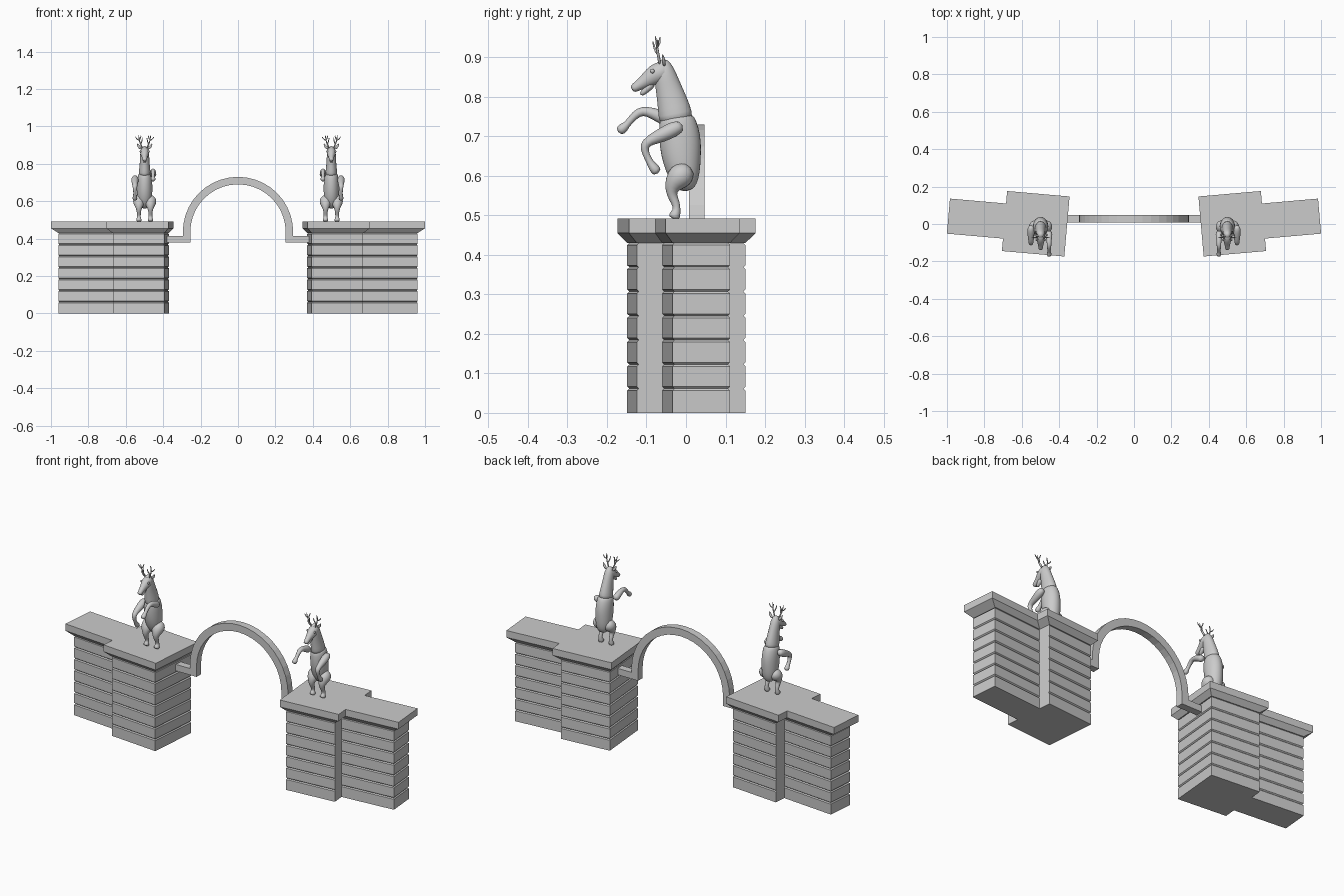
import bpy, bmesh, math
from mathutils import Vector, Matrix

cube = bpy.data.objects.get("Cube")
if cube:
    bpy.data.objects.remove(cube, do_unlink=True)

stone = bpy.data.materials.new("grey_stone")
stone.use_nodes = True
stone.diffuse_color = (0.6, 0.6, 0.6, 1)
stone.node_tree.nodes["Principled BSDF"].inputs["Base Color"].default_value = (0.6, 0.6, 0.6, 1)


def finish(name, bm, smooth=False):
    bmesh.ops.recalc_face_normals(bm, faces=bm.faces)
    for f in bm.faces:
        f.smooth = smooth
    me = bpy.data.meshes.new(name)
    bm.to_mesh(me)
    bm.free()
    me.materials.append(stone)
    ob = bpy.data.objects.new(name, me)
    bpy.context.collection.objects.link(ob)
    if smooth:
        ob.modifiers.new("smooth", "SUBSURF").levels = 1
        ob.modifiers["smooth"].render_levels = 1
    return ob


def skin_rings(bm, rings):
    """Bridge rings of points into a closed solid."""
    vs = [[bm.verts.new(p) for p in r] for r in rings]
    n = len(vs[0])
    for a, b in zip(vs, vs[1:]):
        for i in range(n):
            j = (i + 1) % n
            bm.faces.new((a[i], a[j], b[j], b[i]))
    bm.faces.new(vs[0])
    bm.faces.new(vs[-1])


# ---- Piers: grooved courses under a flared cap, turned a little inwards ----
COURSES, BODY_TOP, GROOVE = 7, 0.43, 0.005
TURN = Matrix.Rotation(math.radians(5), 3, "Z")
MID = -0.0445


def slab(name, s, levels):
    """levels: (z, inner, outer, half depth) in the turned frame."""
    bm = bmesh.new()
    rings = []
    for z, u0, u1, h in levels:
        ring = []
        for u, v in ((u0, -h), (u1, -h), (u1, h), (u0, h)):
            p = TURN @ Vector((u, MID + v, z))
            ring.append((p.x * s, p.y, p.z))
        rings.append(ring)
    skin_rings(bm, rings)
    finish(name, bm)


def courses(name, s, u0, u1, h, cut_inner, cut_outer):
    step = BODY_TOP / COURSES
    levels = []
    for i in range(COURSES):
        for t, d in ((0, GROOVE), (GROOVE, 0), (step - GROOVE, 0), (step, GROOVE)):
            if d and i == 0 and t == 0:
                d = 0
            if i and t == 0:
                continue
            levels.append((i * step + t, u0 + d * cut_inner, u1 - d * cut_outer, h - d))
    slab(name, s, levels)


for s, side in ((1, "left"), (-1, "right")):
    courses(side + "_pier_block", s, 0.379, 0.656, 0.138, 1, 0)
    courses(side + "_pier_wing", s, 0.65, 0.954, 0.073, 0, 1)
    slab(side + "_block_cap", s, [(0.43, 0.379, 0.656, 0.138), (0.455, 0.356, 0.691, 0.161),
                                  (0.492, 0.356, 0.691, 0.161)])
    slab(side + "_wing_cap", s, [(0.43, 0.65, 0.954, 0.073), (0.455, 0.691, 0.992, 0.094),
                                 (0.492, 0.691, 0.992, 0.094)])

# ---- Arch with flat feet running into the piers ----
SEG, RO, RI, CZ = 20, 0.295, 0.255, 0.435


def arc(r):
    return [(r * math.cos(math.pi * i / SEG), CZ + r * math.sin(math.pi * i / SEG))
            for i in range(SEG + 1)]


outline = [(0.385, 0.415), (RO, 0.415)] + arc(RO) + [(-RO, 0.415), (-0.385, 0.415),
           (-0.385, 0.38), (-RI, 0.38)] + arc(RI)[::-1] + [(RI, 0.38), (0.385, 0.38)]
bm = bmesh.new()
skin_rings(bm, [[(x, y, z) for x, z in outline] for y in (0.008, 0.047)])
finish("arch", bm)


# ---- Rearing deer statues ----
def limb(name, pts, origin, sides=12):
    """Sweep an oval along pts of (x, y, z, half width, half depth)."""
    P = [Vector(p[:3]) for p in pts]
    bm = bmesh.new()
    rings = []
    for i, p in enumerate(pts):
        t = (P[min(i + 1, len(P) - 1)] - P[max(i - 1, 0)]).normalized()
        a = (Vector((1, 0, 0)) - t * t.x).normalized()
        b = t.cross(a)
        c = P[i] + origin
        rings.append([c + a * p[3] * math.cos(k * math.tau / sides)
                      + b * p[4] * math.sin(k * math.tau / sides) for k in range(sides)])
    skin_rings(bm, rings)
    finish(name, bm, True)


def ball(name, loc, r):
    bm = bmesh.new()
    bmesh.ops.create_uvsphere(bm, u_segments=10, v_segments=6, radius=r,
                              matrix=Matrix.Translation(loc))
    finish(name, bm, True)


def round_path(x, path):
    return [(x, y, z, r, r) for y, z, r in path]


TORSO = [(0, 0.006, 0.562, .012, .01), (0, 0.003, 0.572, .027, .026), (0, -0.004, 0.60, .038, .041),
         (0, -0.011, 0.64, .042, .050), (0, -0.014, 0.68, .042, .054), (0, -0.018, 0.715, .041, .052),
         (0, -0.023, 0.742, .036, .046), (0, -0.024, 0.752, .03, .04)]
NECK = [(0, -0.024, 0.735, .033, .043), (0, -0.027, 0.755, .032, .044), (0, -0.035, 0.79, .028, .039),
        (0, -0.045, 0.825, .025, .033), (0, -0.053, 0.855, .025, .029), (0, -0.058, 0.88, .02, .022),
        (0, -0.06, 0.895, .009, .01)]
HEAD = [(0, -0.04, 0.872, .015, .017), (0, -0.055, 0.866, .025, .027), (0, -0.078, 0.857, .025, .027),
        (0, -0.098, 0.843, .018, .020), (0, -0.115, 0.832, .013, .014), (0, -0.131, 0.822, .013, .012),
        (0, -0.137, 0.818, .008, .007)]
JAW = [(0, -0.082, 0.837, .014, .012), (0, -0.10, 0.818, .011, .009), (0, -0.116, 0.804, .007, .006)]
RAISED = [(-.035, .735, .02), (-.07, .753, .017), (-.10, .764, .0125), (-.12, .762, .0125),
          (-.138, .744, .009), (-.152, .727, .009), (-.158, .722, .014), (-.172, .71, .012)]
LOWERED = [(-.008, .728, .012), (-.028, .72, .021), (-.06, .703, .019), (-.092, .69, .014),
           (-.107, .676, .013), (-.102, .655, .009), (-.09, .632, .009), (-.083, .622, .013),
           (-.07, .606, .014)]
HIND = [(.012, .622, .016), (-.005, .608, .033), (-.022, .592, .033), (-.037, .57, .02), (-.036, .55, .0125),
        (-.026, .532, .011), (-.023, .515, .0095), (-.026, .507, .013), (-.032, .49, .017)]


def deer(s, side):
    o = Vector((0.499 * s, 0, 0))
    n = side + "_deer_"
    limb(n + "torso", TORSO, o, 16)
    limb(n + "neck", NECK, o, 16)
    limb(n + "head", HEAD, o, 16)
    limb(n + "jaw", JAW, o)
    limb(n + "raised_foreleg", round_path(-0.045 * s, RAISED), o)
    limb(n + "lowered_foreleg", round_path(0.052 * s, LOWERED), o)
    for m, part in ((1, "left_"), (-1, "right_")):
        limb(n + part + "hind_leg", round_path(0.031 * m, HIND), o)
        ball(n + part + "eye", o + Vector((0.022 * m, -0.085, 0.865)), 0.006)
        limb(n + part + "ear", [(.018 * m, -.055, .878, .005, .004), (.028 * m, -.056, .888, .009, .005),
                                (.036 * m, -.058, .90, .006, .004), (.04 * m, -.06, .908, .001, .001)], o, 8)
        # Antler: one beam and three tines
        beam = [(.011, -.066, .88), (.021, -.07, .905), (.03, -.073, .925), (.032, -.078, .957)]
        tines = [[beam[1], (.014, -.08, .92), (.012, -.084, .942)],
                 [beam[2], (.042, -.07, .932), (.051, -.072, .946)],
                 [beam[2], (.022, -.066, .937), (.019, -.066, .953)]]
        for k, path in enumerate([beam] + tines):
            r = 0.0052 if k == 0 else 0.004
            limb(n + part + ("antler_beam" if k == 0 else "antler_tine_%d" % k),
                 [(x * m, y, z, r * (1 - .2 * i), r * (1 - .2 * i)) for i, (x, y, z) in enumerate(path)],
                 o, 6)


deer(1, "left")
deer(-1, "right")
